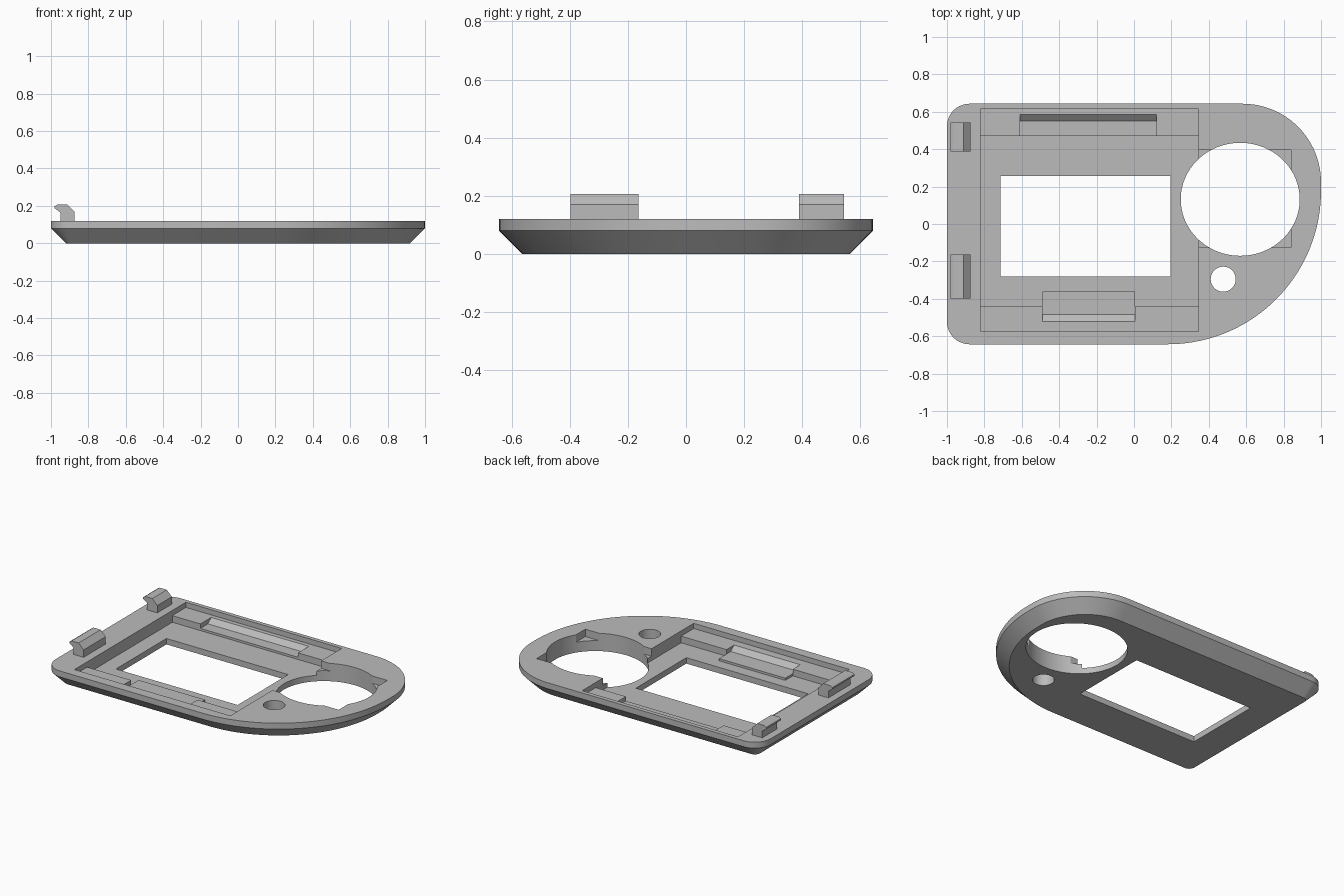
import bpy, bmesh
from math import sin, cos, radians, tau

cube = bpy.data.objects.get("Cube")
if cube:
    bpy.data.objects.remove(cube, do_unlink=True)

grey = bpy.data.materials.new("plain grey")
grey.use_nodes = True
tone = (0.5, 0.5, 0.5, 1)
grey.diffuse_color = tone
grey.node_tree.nodes["Principled BSDF"].inputs["Base Color"].default_value = tone

HALF_Y = 0.643
TOP, FLOOR, LEDGE, SLOT = 0.12, 0.04, 0.085, 0.055


def loft(name, rings):
    """Closed solid through rings that have equal point counts."""
    bm = bmesh.new()
    loops = [[bm.verts.new(p) for p in ring] for ring in rings]
    n = len(loops[0])
    for a, b in zip(loops, loops[1:]):
        for i in range(n):
            j = (i + 1) % n
            bm.faces.new((a[i], a[j], b[j], b[i]))
    bm.faces.new(loops[0][::-1])
    bm.faces.new(loops[-1])
    bmesh.ops.recalc_face_normals(bm, faces=bm.faces)
    mesh = bpy.data.meshes.new(name)
    bm.to_mesh(mesh)
    bm.free()
    mesh.materials.append(grey)
    obj = bpy.data.objects.new(name, mesh)
    bpy.context.collection.objects.link(obj)
    return obj


def arc(cx, cy, r, start, steps):
    angles = [radians(start + 90 * i / steps) for i in range(steps + 1)]
    return [(cx + r * cos(a), cy + r * sin(a)) for a in angles]


def outline(inset, z):
    """Plate outline: small left corners, large uneven right corners."""
    pts = arc(0.58, HALF_Y - 0.42, 0.42 - inset, 0, 24)
    pts += arc(-0.88, HALF_Y - 0.12, 0.12 - inset, 90, 10)
    pts += arc(-0.88, 0.12 - HALF_Y, 0.12 - inset, 180, 10)
    pts += arc(0.18, 0.82 - HALF_Y, 0.82 - inset, 270, 36)
    return [(x, y, z) for x, y in pts]


def box(name, x0, x1, y0, y1, z0, z1):
    ring = [(x0, y0), (x1, y0), (x1, y1), (x0, y1)]
    return loft(name, [[(x, y, z) for x, y in ring] for z in (z0, z1)])


def cylinder(name, cx, cy, rx, ry, z0, z1, sides):
    ring = [(cx + rx * cos(tau * i / sides), cy + ry * sin(tau * i / sides))
            for i in range(sides)]
    return loft(name, [[(x, y, z) for x, y in ring] for z in (z0, z1)])


def slot(name, x0, x1, y_in, y_foot, y_top):
    """Recess in a ledge with a sloping outer wall."""
    profile = [(y_in, SLOT), (y_foot, SLOT), (y_top, LEDGE),
               (y_top, LEDGE + 0.02), (y_in, LEDGE + 0.02)]
    return loft(name, [[(x, y, z) for y, z in profile] for x in (x0, x1)])


# Plate with chamfered underside
plate = loft("cover_plate", [outline(0.08, 0), outline(0, 0.08), outline(0, TOP)])

# Pocket, ledges, slots and openings
HIGH = 0.3
cutters = [
    box("pocket_cutter", -0.82, 0.345, -0.575, 0.615, LEDGE, HIGH),
    box("deep_pocket_cutter", -0.82, 0.345, -0.44, 0.47, FLOOR, HIGH),
    slot("back_slot_cutter", -0.61, 0.12, 0.46, 0.55, 0.585),
    slot("front_slot_cutter", -0.49, 0.005, -0.43, -0.485, -0.52),
    box("round_seat_cutter", 0.335, 0.84, -0.125, 0.395, 0.07, HIGH),
    cylinder("round_opening_cutter", 0.568, 0.132, 0.318, 0.302, -0.1, HIGH, 96),
    cylinder("small_hole_cutter", 0.477, -0.295, 0.067, 0.067, -0.1, HIGH, 40),
    box("window_cutter", -0.715, 0.195, -0.282, 0.257, -0.1, HIGH),
]
bpy.context.view_layer.objects.active = plate
for cutter in cutters:
    cutter.hide_render = True
    mod = plate.modifiers.new(cutter.name, "BOOLEAN")
    mod.operation, mod.solver, mod.object = "DIFFERENCE", "EXACT", cutter
    bpy.ops.object.modifier_apply(modifier=mod.name)
for cutter in cutters:
    bpy.data.objects.remove(cutter, do_unlink=True)

bpy.ops.object.select_all(action="DESELECT")
plate.select_set(True)
bpy.ops.object.shade_smooth_by_angle(angle=radians(25))

# Low step in front of the front slot
box("front_slot_step", -0.49, 0.005, -0.445, -0.36, FLOOR - 0.01, SLOT)

# Snap hooks along the left edge
hook = [(-0.95, TOP - 0.01), (-0.875, TOP - 0.01), (-0.875, 0.17), (-0.912, 0.207),
        (-0.965, 0.207), (-0.98, 0.198), (-0.98, 0.187), (-0.95, 0.165)]
for name, y0, y1 in (("front_hook", -0.398, -0.163), ("back_hook", 0.388, 0.543)):
    loft(name, [[(x, y, z) for x, z in hook] for y in (y0, y1)])
